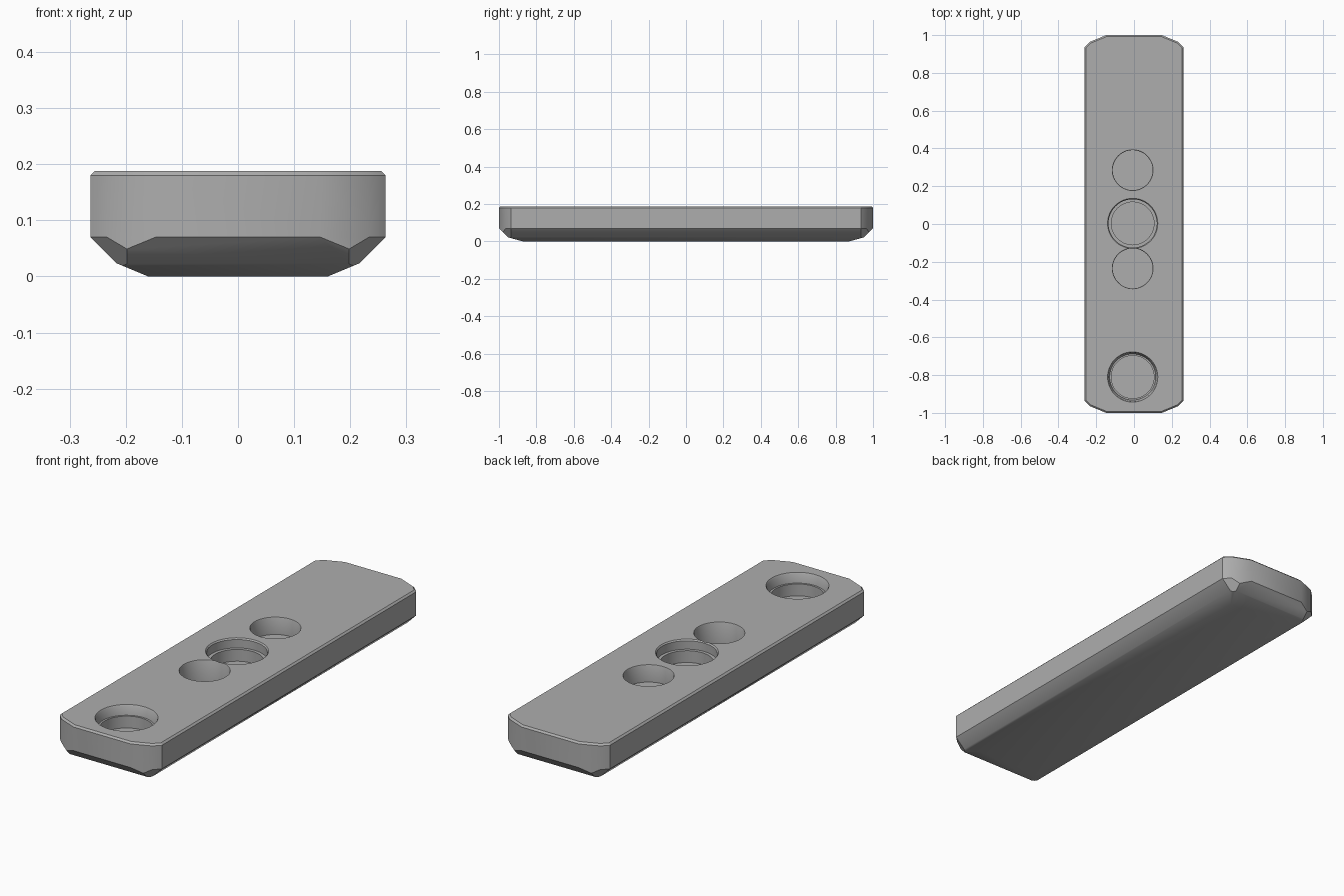
import bpy, bmesh, math
from mathutils import Vector

cube = bpy.data.objects.get("Cube")
if cube:
    bpy.data.objects.remove(cube)

grey = bpy.data.materials.new("mid grey")
grey.use_nodes = True
GREY = (0.42, 0.42, 0.42, 1)
grey.diffuse_color = GREY
grey.node_tree.nodes["Principled BSDF"].inputs["Base Color"].default_value = GREY


def new_object(name, bm):
    bmesh.ops.recalc_face_normals(bm, faces=bm.faces)
    mesh = bpy.data.meshes.new(name)
    bm.to_mesh(mesh)
    bm.free()
    mesh.materials.append(grey)
    obj = bpy.data.objects.new(name, mesh)
    bpy.context.collection.objects.link(obj)
    return obj


def trim(bm, point, normal):
    """Cut away everything beyond a plane and close the cut."""
    geom = bm.verts[:] + bm.edges[:] + bm.faces[:]
    cut = bmesh.ops.bisect_plane(bm, geom=geom, dist=1e-6, plane_co=Vector(point),
                                 plane_no=Vector(normal), clear_outer=True)
    edges = [e for e in cut["geom_cut"] if isinstance(e, bmesh.types.BMEdge)]
    bmesh.ops.holes_fill(bm, edges=[e for e in edges if e.is_boundary])


# Body: a block trimmed by outline, rim and underside planes
W, L, TOP, RIM, BELT = 0.263, 1.0, 0.188, 0.18, 0.07
bm = bmesh.new()
bmesh.ops.create_cube(bm, size=1)
for v in bm.verts:
    v.co = (v.co.x * 2 * W, v.co.y * 2 * L, (v.co.z + 0.5) * TOP)
for sx in (1, -1):
    for sy in (1, -1):
        # Two vertical facets on every corner
        trim(bm, (sx * 0.147, sy * L, 0), (sx * 0.38, sy * 0.925, 0))
        trim(bm, (sx * W, sy * 0.935, 0), (sx, sy, 0))
        # Sloped underside of the corner
        trim(bm, (sx * W, sy * 0.935, BELT), (sx, sy, -1))
        # Small chamfer around the top
        trim(bm, (sx * 0.147, sy * L, RIM), (sx * 0.38, sy * 0.925, 1))
        trim(bm, (sx * W, sy * 0.935, RIM), (sx * 0.707, sy * 0.707, 1))
for s in (1, -1):
    trim(bm, (s * W, 0, RIM), (s, 0, 1))
    trim(bm, (0, s * L, RIM), (0, s, 1))
    # Steep and shallow underside slopes
    trim(bm, (s * W, 0, BELT), (s, 0, -1))
    trim(bm, (0, s * L, BELT), (0, s, -1))
    trim(bm, (s * 0.16, 0, 0), (s, 0, -2.4))
    trim(bm, (0, s * 0.87, 0), (0, s, -3.7))
body = new_object("mounting_bar", bm)


def pocket(name, y, profile):
    """Turned cutter: profile lists (radius, depth) from the top down."""
    bm = bmesh.new()
    steps = [(profile[0][0], -0.05)] + profile
    points = [(0, -0.05)] + steps + [(0, profile[-1][1])]
    verts = [bm.verts.new((r, 0, TOP - d)) for r, d in points]
    edges = [bm.edges.new(pair) for pair in zip(verts, verts[1:])]
    bmesh.ops.spin(bm, geom=verts + edges, cent=(0, 0, 0), axis=(0, 0, 1),
                   angle=math.tau, steps=48, use_merge=True)
    bmesh.ops.remove_doubles(bm, verts=bm.verts, dist=1e-5)
    bmesh.ops.translate(bm, verts=bm.verts, vec=(-0.007, y, 0))
    cutter = new_object(name, bm)
    cutter.hide_render = True
    mod = body.modifiers.new(name, "BOOLEAN")
    mod.operation, mod.solver, mod.object = "DIFFERENCE", "EXACT", cutter
    return cutter


# Plain holes have a tiny rim chamfer; stepped holes have a ledge part way down
stepped = [(0.133, 0), (0.128, 0.006), (0.128, 0.045), (0.113, 0.045), (0.113, 0.1)]
tapered = [(0.133, 0), (0.129, 0.006), (0.122, 0.045), (0.113, 0.045), (0.113, 0.1)]
cutters = [
    pocket("rear_hole", 0.285, [(0.108, 0), (0.106, 0.004), (0.106, 0.08)]),
    pocket("middle_hole", 0.003, stepped),
    pocket("inner_hole", -0.235, [(0.108, 0), (0.106, 0.004), (0.106, 0.12)]),
    pocket("front_hole", -0.81, tapered),
]

# Bake the holes into the bar and drop the cutters
bpy.context.view_layer.update()
graph = bpy.context.evaluated_depsgraph_get()
baked = bpy.data.meshes.new_from_object(body.evaluated_get(graph))
body.modifiers.clear()
body.data = baked
for cutter in cutters:
    bpy.data.objects.remove(cutter)

bpy.ops.object.select_all(action="DESELECT")
body.select_set(True)
bpy.context.view_layer.objects.active = body
bpy.ops.object.shade_smooth_by_angle(angle=math.radians(30))
